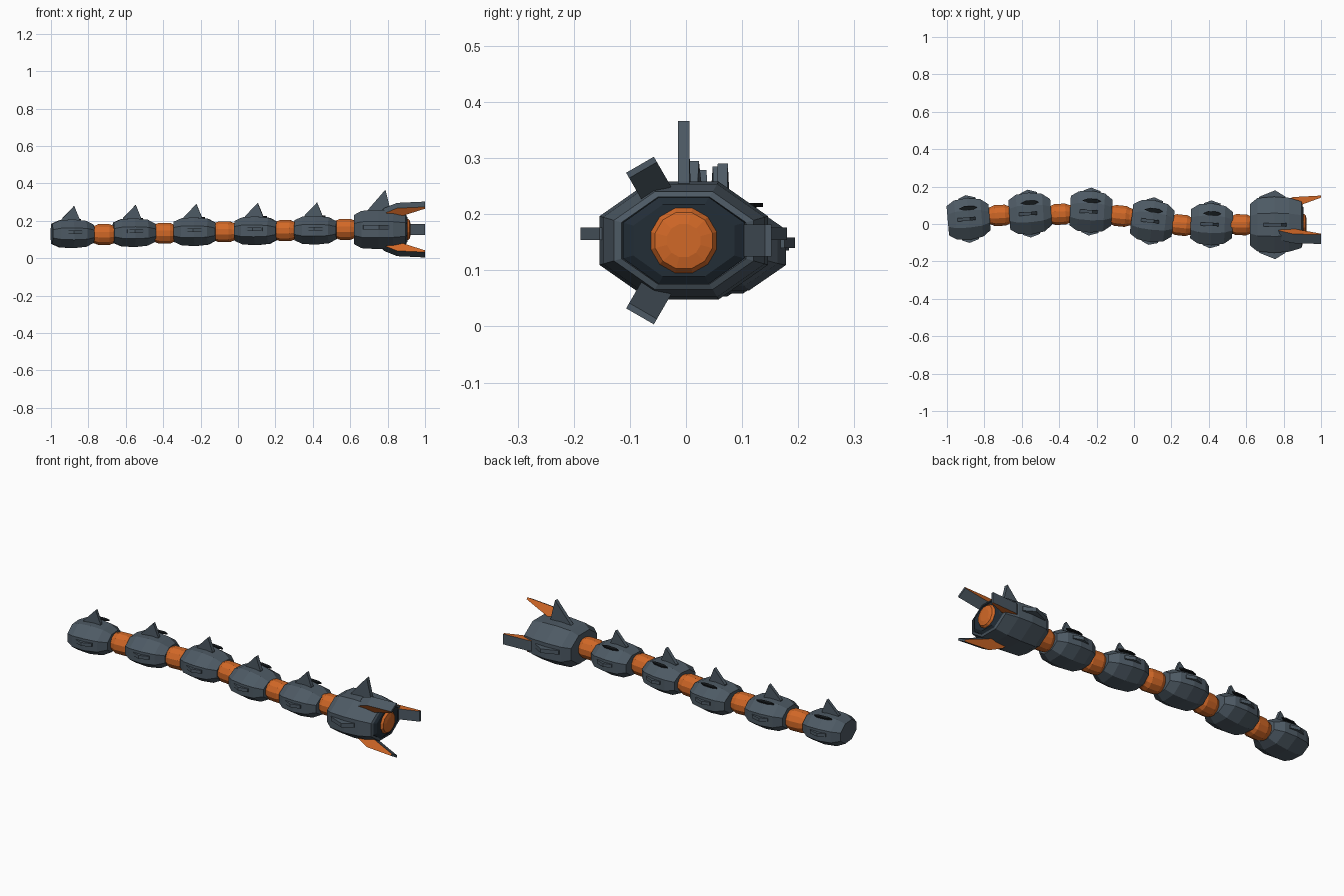
import bpy, bmesh, math
from mathutils import Matrix, Vector

if "Cube" in bpy.data.objects:
    bpy.data.objects.remove(bpy.data.objects["Cube"])


def material(name, rgb):
    m = bpy.data.materials.new(name)
    m.diffuse_color = (*rgb, 1)
    m.use_nodes = True
    m.node_tree.nodes["Principled BSDF"].inputs["Base Color"].default_value = m.diffuse_color
    return m


STEEL = material("steel grey", (0.075, 0.102, 0.128))
ORANGE = material("orange", (0.64, 0.138, 0.02))
DARK = material("dark slate", (0.016, 0.026, 0.037))
BLACK = material("near black", (0.007, 0.009, 0.011))


def finish(name, bm, mats, centre, yaw):
    bmesh.ops.recalc_face_normals(bm, faces=bm.faces)
    me = bpy.data.meshes.new(name)
    bm.to_mesh(me)
    bm.free()
    for m in mats:
        me.materials.append(m)
    ob = bpy.data.objects.new(name, me)
    bpy.context.collection.objects.link(ob)
    ob.matrix_world = Matrix.Translation(centre) @ Matrix.Rotation(yaw, 4, 'Z')
    return ob


def lathe(name, profile, ry, rz, sides, mat, centre, yaw=0):
    """Rings of (x, radius factor) around the x axis; flats face up and sideways."""
    bm = bmesh.new()
    k = 1 / math.cos(math.pi / sides)
    rings = []
    for x, f in profile:
        ring = []
        for i in range(sides):
            a = 2 * math.pi * (i + 0.5) / sides
            ring.append(bm.verts.new((x, f * k * ry * math.cos(a), f * k * rz * math.sin(a))))
        rings.append(ring)
    for r0, r1 in zip(rings, rings[1:]):
        for i in range(sides):
            j = (i + 1) % sides
            bm.faces.new((r0[i], r0[j], r1[j], r1[i]))
    bm.faces.new(rings[0])
    bm.faces.new(rings[-1])
    return finish(name, bm, [mat], centre, yaw)


def prism(name, pts, angle, thick, mats, centre, yaw=0, lift=0.0):
    """Plate with an outline of (x, radial distance), standing out at an angle around x."""
    bm = bmesh.new()
    a = math.radians(angle)
    out = Vector((0, math.cos(a), math.sin(a)))
    side = Vector((0, -math.sin(a), math.cos(a)))
    layers = [[bm.verts.new(Vector((x, 0, lift)) + out * r + side * s * thick / 2)
               for x, r in pts] for s in (-1, 1)]
    for l in layers:                      # flat sides use the last material
        bm.faces.new(l).material_index = len(mats) - 1
    n = len(pts)
    for i in range(n):
        j = (i + 1) % n
        bm.faces.new((layers[0][i], layers[0][j], layers[1][j], layers[1][i]))
    return finish(name, bm, mats, centre, yaw)


# Body segments, tail first: x, y, z, yaw in degrees
segments = [(-0.884, 0.027, 0.130, 5), (-0.555, 0.056, 0.136, 4), (-0.23, 0.066, 0.141, -3),
            (0.098, 0.015, 0.146, -7), (0.415, -0.002, 0.149, -2)]
shell = [(-0.112, 0.70), (-0.07, 0.94), (0, 1.0), (0.07, 0.9), (0.112, 0.62)]
for i, (x, y, z, deg) in enumerate(segments):
    c, yaw = (x, y, z), math.radians(deg)
    lathe(f"body_segment_{i}", shell, 0.112, 0.077, 8, STEEL, c, yaw)
    prism(f"back_fin_{i}", [(-0.06, 0.06), (-0.06, 0.078), (0.008, 0.149), (0.036, 0.08), (0.036, 0.06)],
          90, 0.018, [STEEL], c, yaw)
    for s, a in (("left", 0), ("right", 180)):
        prism(f"{s}_side_fin_{i}", [(-0.05, 0.09), (-0.045, 0.112), (-0.005, 0.128), (0.045, 0.112), (0.045, 0.09)],
              a, 0.018, [STEEL], c, yaw, 0.008)
    # thin dark vent plate lying on the left shoulder
    prism(f"vent_plate_{i}", [(-0.05, 0.058), (-0.02, 0.07), (0.03, 0.068), (0.05, 0.058), (0.03, 0.048), (-0.02, 0.046)],
          0, 0.007, [BLACK], c, yaw, 0.075)

# Orange joints between segments
joints = [(-0.717, 0.046, 0.126), (-0.394, 0.052, 0.133), (-0.073, 0.043, 0.141),
          (0.252, -0.006, 0.147), (0.573, -0.004, 0.154)]
for i, c in enumerate(joints):
    lathe(f"joint_{i}", [(-0.075, 0.75), (-0.048, 0.85), (-0.028, 1), (0.028, 1), (0.048, 0.85), (0.075, 0.75)],
          0.056, 0.056, 12, ORANGE, c, math.radians(3 if i < 2 else -6 if i < 4 else -1))

# Head shell with a rimmed mouth
H = (0, -0.004, 0.153)
lathe("head", [(0.62, 0.74), (0.66, 0.95), (0.75, 1.0), (0.83, 0.96), (0.895, 0.83), (0.90, 0.74), (0.885, 0.72)],
      0.15, 0.105, 8, STEEL, H)
lathe("mouth_recess", [(0.86, 0.72), (0.897, 0.72), (0.907, 0.60)], 0.15, 0.107, 8, DARK, H)
lathe("mouth_core", [(0.86, 1), (0.905, 1), (0.918, 0.85), (0.923, 0.5)], 0.06, 0.059, 12, ORANGE, H)

# Head fins
prism("head_crest", [(0.69, 0.08), (0.69, 0.10), (0.788, 0.213), (0.815, 0.105), (0.815, 0.08)],
      90, 0.021, [STEEL], H)
for s, a in (("left", 0), ("right", 180)):
    prism(f"head_{s}_fin", [(0.66, 0.12), (0.67, 0.15), (0.755, 0.184), (0.81, 0.15), (0.81, 0.12)],
          a, 0.022, [STEEL], H, 0, 0.012)

# Three wedge jaws with orange flanks
for i, a in enumerate((0, 120, 240)):
    prism(f"jaw_{i}", [(0.76, 0.09), (0.78, 0.115), (0.85, 0.148), (1.0, 0.156), (1.0, 0.145), (0.86, 0.094)],
          a, 0.057, [STEEL, ORANGE], H)
